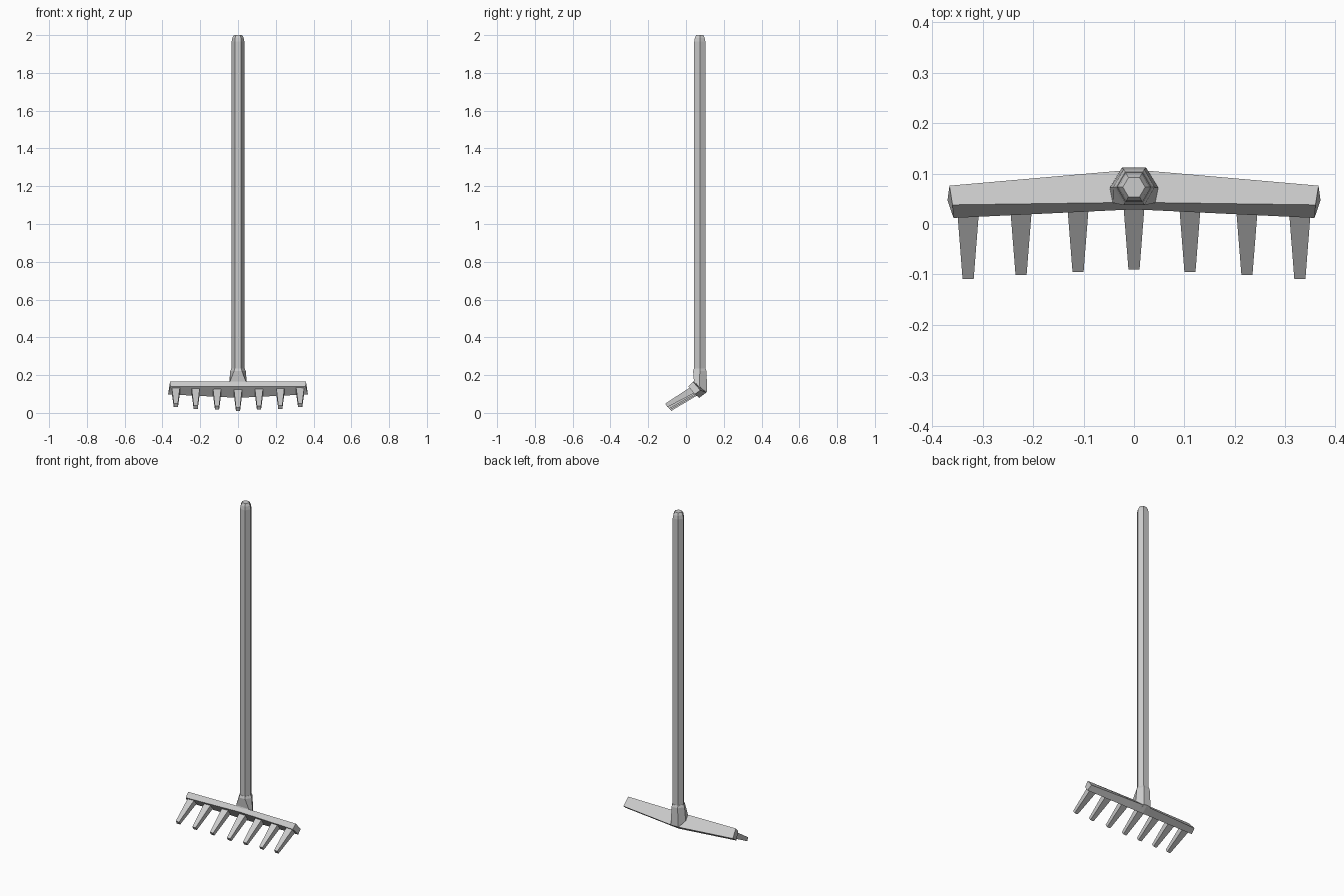
import bpy, bmesh, math
from mathutils import Vector

if "Cube" in bpy.data.objects:
    bpy.data.objects.remove(bpy.data.objects["Cube"])


def loft(name, rings):
    """Closed flat-faced object from a list of equal-length vertex rings."""
    bm = bmesh.new()
    vs = [[bm.verts.new(p) for p in r] for r in rings]
    n = len(rings[0])
    for a, b in zip(vs, vs[1:]):
        for i in range(n):
            j = (i + 1) % n
            bm.faces.new((a[i], a[j], b[j], b[i]))
    bm.faces.new(vs[0])
    bm.faces.new(vs[-1])
    bmesh.ops.recalc_face_normals(bm, faces=bm.faces)
    me = bpy.data.meshes.new(name)
    bm.to_mesh(me)
    bm.free()
    ob = bpy.data.objects.new(name, me)
    bpy.context.collection.objects.link(ob)
    return ob


def hexagon(r, z, y=0.073):
    return [(r * math.cos(i * math.pi / 3), y + r * math.sin(i * math.pi / 3), z)
            for i in range(6)]


# Long six-sided handle with a chamfered tip
loft("handle", [hexagon(0.034, 0.15), hexagon(0.034, 1.965),
                hexagon(0.030, 1.985), hexagon(0.022, 2.0)])


# Socket joining handle and bar, its lower end slanted to follow the bar
def slanted(front, mid, back):
    (fx, fy, fz), (mx, my, mz), (bx, by, bz) = front, mid, back
    return [(mx, my, mz), (bx, by, bz), (-bx, by, bz),
            (-mx, my, mz), (-fx, fy, fz), (fx, fy, fz)]


loft("socket", [
    hexagon(0.035, 0.236), hexagon(0.041, 0.222),
    slanted((0.042, 0.042, 0.167), (0.048, 0.072, 0.142), (0.024, 0.112, 0.112)),
    slanted((0.038, 0.036, 0.146), (0.043, 0.050, 0.125), (0.024, 0.073, 0.085))])

# Bowed, tilted head bar: corners top-front, lower-front, bottom, back
END = [(0.360, 0.038, 0.165), (0.358, 0.012, 0.140),
       (0.370, 0.047, 0.098), (0.366, 0.076, 0.120)]
MID = [(0, 0.043, 0.165), (0, 0.029, 0.140), (0, 0.070, 0.080), (0, 0.108, 0.108)]
loft("head_bar", [[(-x, y, z) for x, y, z in END], MID, END])


# Tapered square tines leaving the bar's lower front face
def tine(name, x, tip_y, tip_z, root_y, root_z):
    root, tip = Vector((x, root_y, root_z)), Vector((x, tip_y, tip_z))
    d = (tip - root).normalized()
    side = Vector((1, 0, 0))
    up = d.cross(side)

    def ring(c, w, h):
        return [c + side * (w * a) + up * (h * b)
                for a, b in ((1, 1), (-1, 1), (-1, -1), (1, -1))]
    loft(name, [ring(root - d * 0.012, 0.022, 0.019), ring(tip, 0.011, 0.011)])


TINES = [(0, -0.084, 0.020, 0.050, 0.108), (0.111, -0.089, 0.026, 0.045, 0.111),
         (0.224, -0.095, 0.031, 0.038, 0.115), (0.329, -0.104, 0.040, 0.031, 0.119)]
for i, (x, *rest) in enumerate(TINES):
    for s in ((1,) if x == 0 else (1, -1)):
        tine(f"tine_{i}_{'right' if s > 0 else 'left'}", s * x, *rest)
